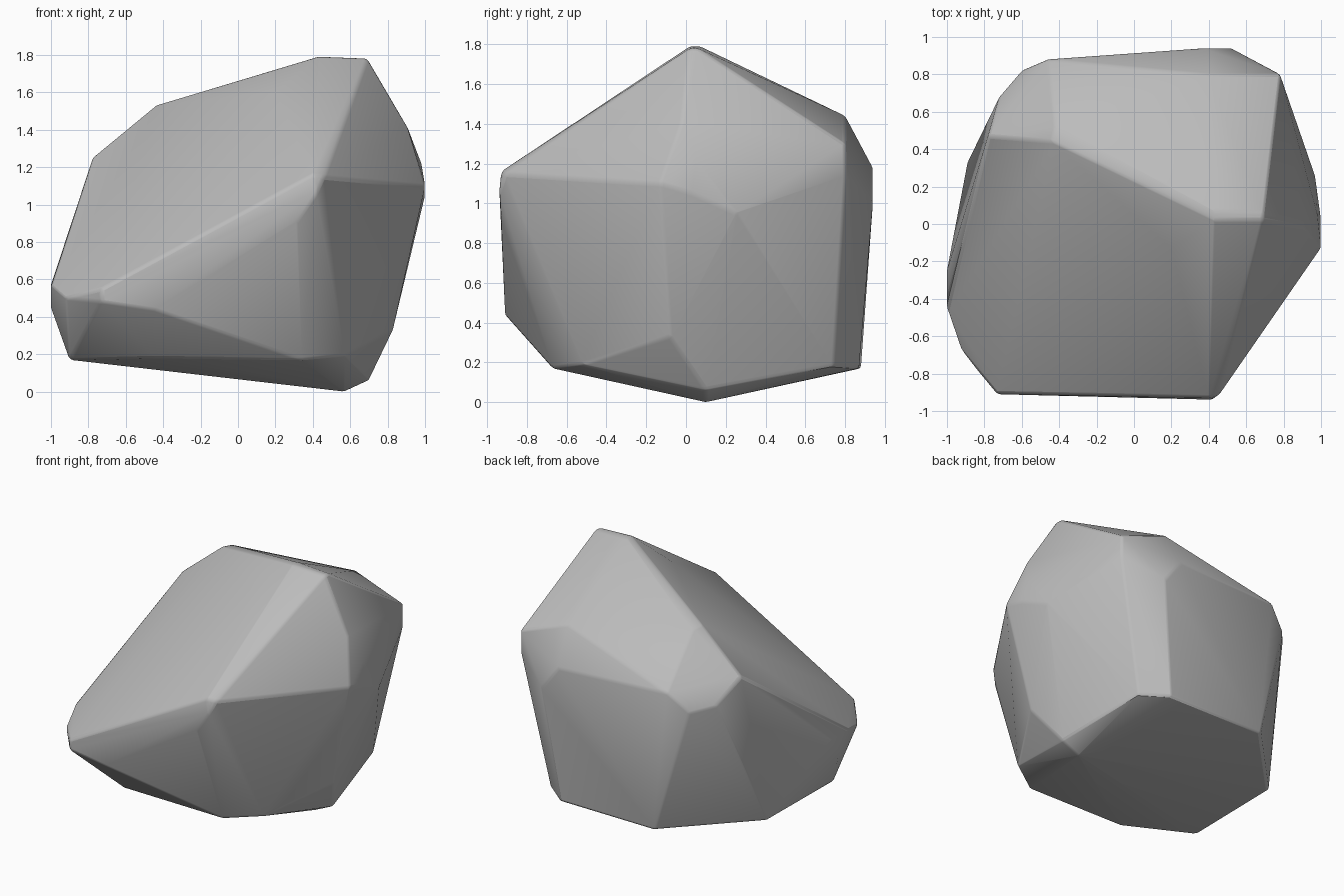
import bpy
import bmesh
from math import radians

# Remove the default object
default_cube = bpy.data.objects.get("Cube")
if default_cube:
    bpy.data.objects.remove(default_cube, do_unlink=True)

# Plain grey stone
stone = bpy.data.materials.new("grey_stone")
stone.use_nodes = True
grey = (0.5, 0.5, 0.5, 1)
stone.diffuse_color = grey
stone.node_tree.nodes["Principled BSDF"].inputs["Base Color"].default_value = grey

# Corners of the boulder, grouped by the region they shape
summit_ridge = [(.43, .02, 1.79), (.69, .02, 1.78), (.43, .07, 1.79), (.69, .06, 1.78)]
summit_shoulder = [(-.44, .44, 1.53), (-.42, .52, 1.52), (-.43, .65, 1.39), (.2, -.13, 1.6)]
left_shoulder = [(-.78, .47, 1.25), (-.72, .68, 1.1), (-.6, .82, 1.07)]
back_rim = [(.4, .8, 1.44), (.78, .8, 1.3), (.78, .8, 1.14)]
back_bulge = [(.38, .94, 1.18), (.52, .94, 1), (-.46, .88, 1.2)]
right_bulge = [(.91, -.02, 1.41), (.98, .05, 1.22), (1, -.13, 1.1), (1, .03, 1.05),
               (.97, .25, .95), (.83, -.08, .33)]
front_peak = [(.4, -.93, 1.16), (.46, -.91, 1.15), (.42, -.94, 1.06), (.32, -.93, .92)]
front_ledge = [(-.73, -.91, .55), (-.73, -.91, .48), (-.45, -.91, .44)]
left_nose = [(-1, -.25, .57), (-1, -.45, .57), (-1, -.35, .45), (-.92, -.68, .5)]
base_rim = [(.34, -.67, .17), (.57, -.52, .19), (.58, .74, .18), (.41, .87, .17),
            (-.36, .88, .17), (-.89, .33, .17), (-.9, -.42, .17), (-.45, -.67, .18)]
base_tip = [(.57, .1, 0), (.7, .1, .06)]

regions = [summit_ridge, summit_shoulder, left_shoulder, back_rim, back_bulge,
           right_bulge, front_peak, front_ledge, left_nose, base_rim, base_tip]


def wrap_hull(groups):
    """Stretch a closed convex skin over every corner in the groups."""
    bm = bmesh.new()
    for group in groups:
        for corner in group:
            bm.verts.new(corner)
    result = bmesh.ops.convex_hull(bm, input=bm.verts)
    unused = [v for v in bm.verts if not v.link_faces]
    bmesh.ops.delete(bm, geom=unused, context='VERTS')
    # Merge nearly flat triangles into broad facets
    bmesh.ops.dissolve_limit(bm, angle_limit=radians(2),
                             verts=bm.verts, edges=bm.edges)
    bmesh.ops.recalc_face_normals(bm, faces=bm.faces)
    return bm


# Boulder body
mesh = bpy.data.meshes.new("boulder")
bm = wrap_hull(regions)
bm.to_mesh(mesh)
bm.free()
mesh.materials.append(stone)
boulder = bpy.data.objects.new("boulder", mesh)
bpy.context.collection.objects.link(boulder)

# Worn edges
worn = boulder.modifiers.new("worn_edges", 'BEVEL')
worn.width = .015
worn.segments = 2
worn.limit_method = 'ANGLE'
worn.angle_limit = radians(20)

# Soft shading across shallow facets
bpy.ops.object.select_all(action='DESELECT')
boulder.select_set(True)
bpy.context.view_layer.objects.active = boulder
bpy.ops.object.shade_smooth_by_angle(angle=radians(30))
